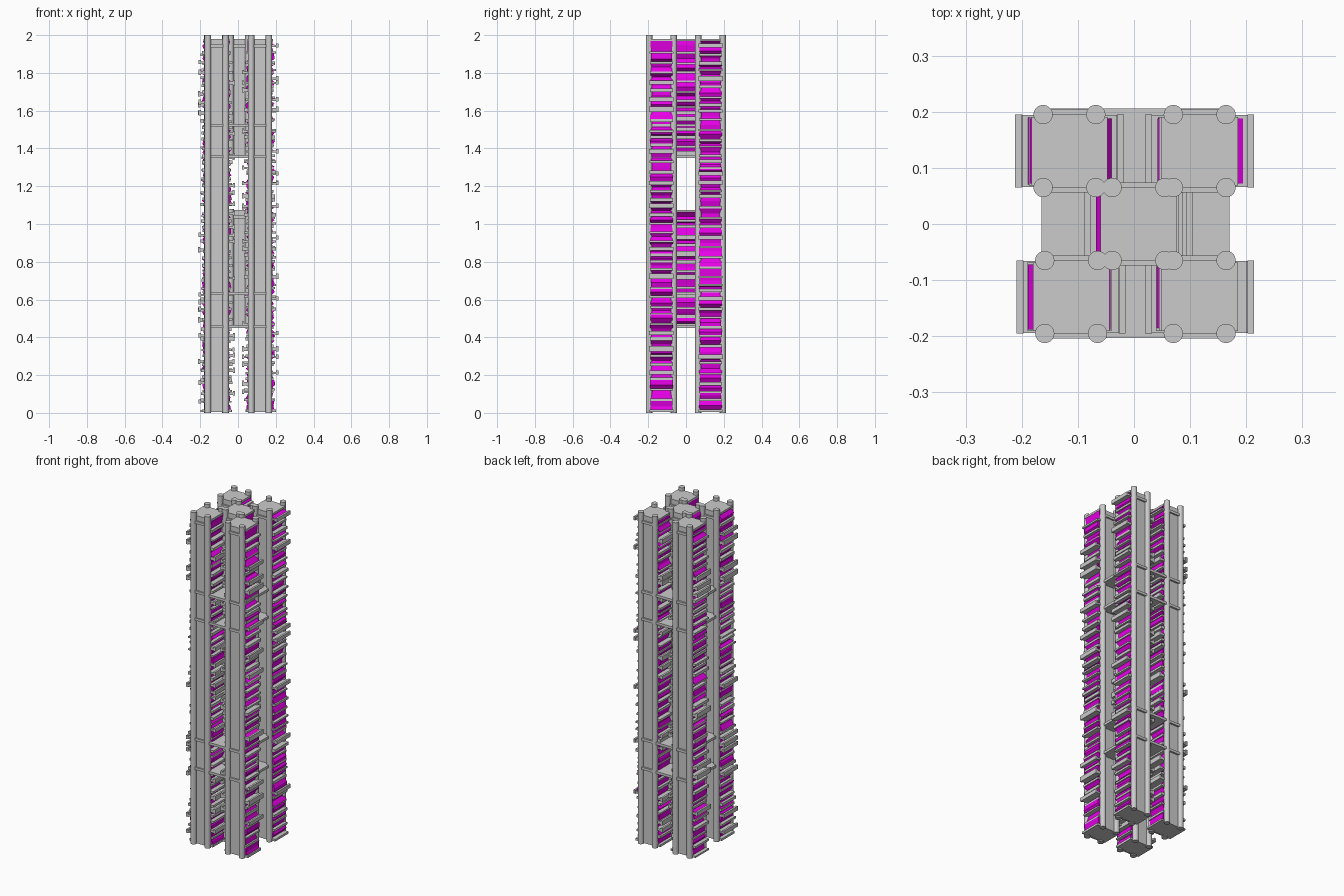
import bpy, bmesh, math, random

if "Cube" in bpy.data.objects:
    bpy.data.objects.remove(bpy.data.objects["Cube"])

random.seed(7)
glass = bpy.data.materials.new("magenta_glass")
glass.diffuse_color = (0.8, 0.0, 0.8, 1)
glass.use_nodes = True
glass.node_tree.nodes["Principled BSDF"].inputs["Base Color"].default_value = glass.diffuse_color


def box(bm, x0, x1, y0, y1, z0, z1):
    v = [bm.verts.new((x, y, z)) for z in (z0, z1)
         for x, y in ((x0, y0), (x1, y0), (x1, y1), (x0, y1))]
    for f in ((3, 2, 1, 0), (4, 5, 6, 7), (0, 1, 5, 4), (1, 2, 6, 5), (2, 3, 7, 6), (3, 0, 4, 7)):
        bm.faces.new([v[i] for i in f])


def prism(bm, profile, y0, y1):
    # x-z outline, counter-clockwise seen from the front
    a = [bm.verts.new((x, y0, z)) for x, z in profile]
    b = [bm.verts.new((x, y1, z)) for x, z in profile]
    n = len(a)
    bm.faces.new(a)
    bm.faces.new(b[::-1])
    for i in range(n):
        j = (i + 1) % n
        bm.faces.new((a[j], a[i], b[i], b[j]))


def finish(bm, name, mat=None, smooth=False):
    bmesh.ops.recalc_face_normals(bm, faces=bm.faces)
    if smooth:
        for f in bm.faces:
            f.smooth = len(f.verts) == 4
    me = bpy.data.meshes.new(name)
    bm.to_mesh(me)
    bm.free()
    ob = bpy.data.objects.new(name, me)
    bpy.context.collection.objects.link(ob)
    if mat:
        me.materials.append(mat)
    return ob


def storey_levels(z0, z1):
    zs = [z0]
    while zs[-1] < z1 - 0.07:
        zs.append(zs[-1] + random.choice((0.032, 0.042, 0.048, 0.056)))
    return zs + [z1]


def tower(name, cx, cy, z0, z1, post_top, post_x=0.047):
    # four round corner posts
    bm = bmesh.new()
    for sx in (-1, 1):
        for sy in (-1, 1):
            r = bmesh.ops.create_cone(bm, cap_ends=True, segments=20, radius1=0.0172,
                                      radius2=0.0172, depth=post_top - z0)
            bmesh.ops.translate(bm, verts=r["verts"],
                                vec=(cx + sx * post_x, cy + sy * 0.065, (z0 + post_top) / 2))
    finish(bm, name + "_posts", smooth=True)

    # flat end walls between the posts, with a raised band near the top
    bm = bmesh.new()
    for sy in (-1, 1):
        y = cy + sy * 0.06
        box(bm, cx - 0.055, cx + 0.055, y - 0.005, y + 0.005, z0 + 0.005, z1)
        y = cy + sy * 0.068
        box(bm, cx - 0.047, cx + 0.047, y - 0.006, y + 0.006, z1 - 0.045, z1 - 0.03)
    finish(bm, name + "_end_walls")

    # floor ledges and slanted glazing
    ledges, windows = bmesh.new(), bmesh.new()
    zs = storey_levels(z0 + 0.006, z1 - 0.012)
    for i, z in enumerate(zs):
        last = i == len(zs) - 1
        th = 0.012 if last else random.choice((0.010, 0.013, 0.017))
        for s in (-1, 1):
            reach = 0.068 if last else random.choice((0.072, 0.078, 0.084, 0.095))
            hw = 0.064 if reach > 0.08 else 0.061
            xa, xb = sorted((cx, cx + s * reach))
            box(ledges, xa, xb, cy - hw, cy + hw, z, z + th)
            if reach > 0.09:
                # upright lip on the longest ledges
                xa, xb = sorted((cx + s * 0.085, cx + s * 0.097))
                box(ledges, xa, xb, cy - 0.065, cy + 0.065, z - 0.004, z + th + 0.008)
        if last:
            break
        zb, zt = z + th, zs[i + 1]
        zm = zb + (zt - zb) * random.uniform(0.35, 0.65)
        l = [random.uniform(0.05, 0.078) for _ in range(3)]
        r = [random.uniform(0.05, 0.078) for _ in range(3)]
        w = random.choice((0.055, 0.058, 0.060))
        prism(windows, [(cx - l[0], zb), (cx + r[0], zb), (cx + r[1], zm),
                        (cx + r[2], zt), (cx - l[2], zt), (cx - l[1], zm)], cy - w, cy + w)
    finish(ledges, name + "_ledges")
    finish(windows, name + "_windows", glass)


# four corner towers
for n, x, y in (("front_left", -0.112, -0.13), ("front_right", 0.117, -0.13),
                ("back_left", -0.115, 0.13), ("back_right", 0.117, 0.13)):
    tower(n + "_tower", x, y, 0.0, 1.98, 2.0)

# central tower in two separate stretches
tower("lower_core", 0.008, 0.0, 0.455, 1.075, 1.08)
tower("upper_core", 0.008, 0.0, 1.355, 1.98, 2.0)

# platforms tying the towers together
for i, z in enumerate((0.45, 0.625, 1.35, 1.515)):
    bm = bmesh.new()
    box(bm, -0.165, 0.17, -0.203, 0.206, z, z + 0.015)
    finish(bm, f"platform_{i + 1}")
